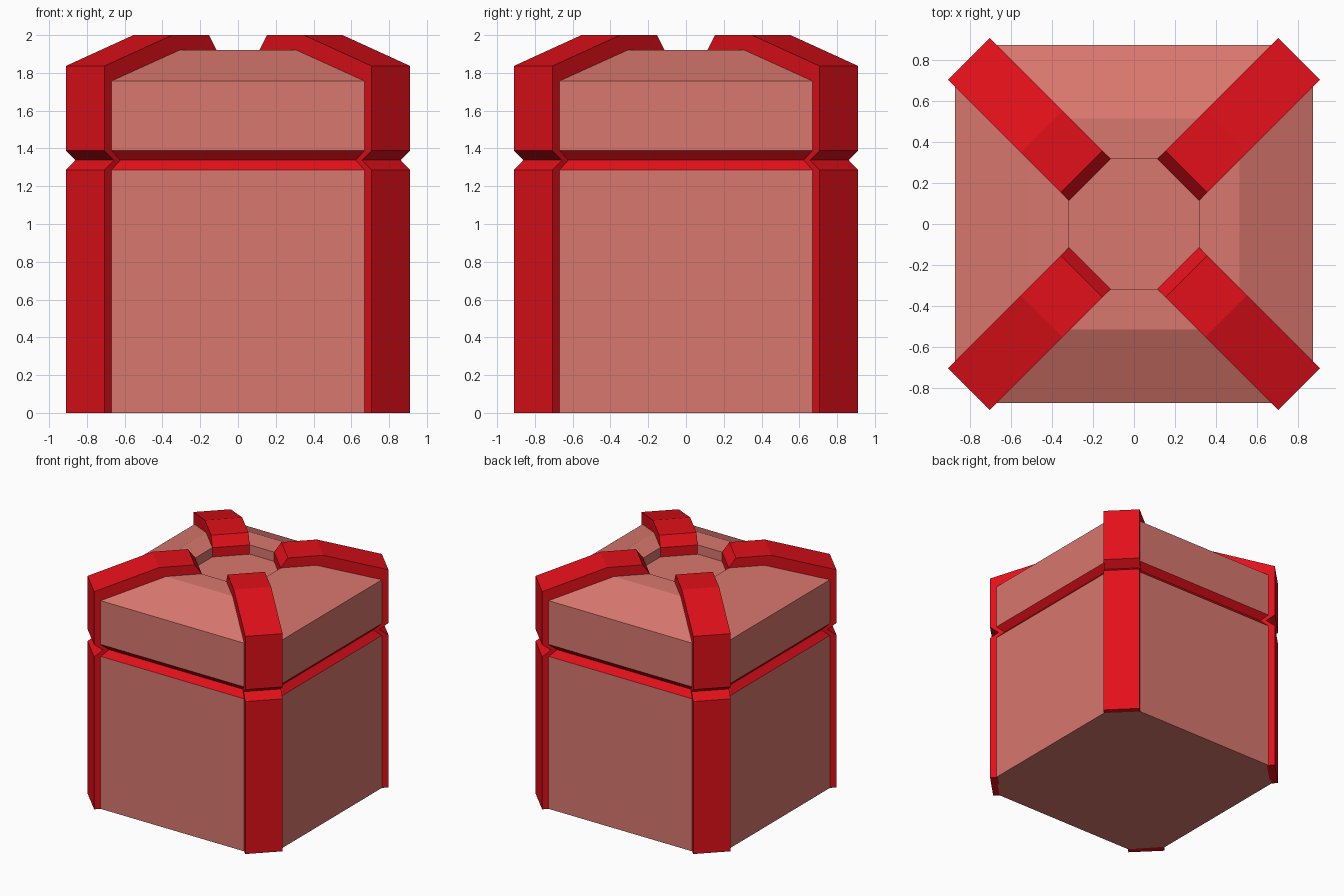
import bpy, bmesh
from math import sqrt, pi
from mathutils import Matrix

if "Cube" in bpy.data.objects:
    bpy.data.objects.remove(bpy.data.objects["Cube"])

W = 0.145            # half width of a corner rib
CUT = W * sqrt(2)    # corner cut of the body along each side


def material(name, color):
    m = bpy.data.materials.new(name)
    m.diffuse_color = color
    m.use_nodes = True
    m.node_tree.nodes["Principled BSDF"].inputs["Base Color"].default_value = m.diffuse_color
    return m


def finish(name, bm, mats):
    bmesh.ops.recalc_face_normals(bm, faces=bm.faces[:])
    me = bpy.data.meshes.new(name)
    bm.to_mesh(me)
    bm.free()
    for m in mats:
        me.materials.append(m)
    ob = bpy.data.objects.new(name, me)
    bpy.context.collection.objects.link(ob)
    return ob


salmon = material("salmon_panel", (0.69, 0.185, 0.155, 1))
red = material("red_trim", (0.76, 0.005, 0.01, 1))


def ring(bm, r, z):
    """Square of half size r with its corners cut to the rib width."""
    c = r - CUT
    pts = [(r, -c), (r, c), (c, r), (-c, r), (-r, c), (-r, -c), (-c, -r), (c, -r)]
    return [bm.verts.new((x, y, z)) for x, y in pts]


# Crate body: stacked rings with a red groove, sloped lid and top recess
levels = [(0.875, 0), (0.875, 1.287), (0.828, 1.338), (0.875, 1.388),
          (0.875, 1.757), (0.515, 1.92), (0.32, 1.92), (0.32, 1.842)]
bm = bmesh.new()
rings = [ring(bm, r, z) for r, z in levels]
bm.faces.new(rings[0])
bm.faces.new(rings[-1])
for k, (a, b) in enumerate(zip(rings, rings[1:])):
    for i in range(8):
        j = (i + 1) % 8
        f = bm.faces.new((a[i], a[j], b[j], b[i]))
        f.material_index = 1 if k in (1, 2) else 0
finish("crate_body", bm, [salmon, red])

# Corner ribs: side profile (distance along the diagonal, height)
profile = [(1.08, 0), (1.143, 0), (1.143, 1.287), (1.073, 1.338), (1.143, 1.388),
           (1.143, 1.837), (0.638, 2.0), (0.362, 2.0), (0.306, 1.92),
           (0.306, 1.842), (0.35, 1.80), (0.95, 1.70), (1.0, 0.1)]
for n, name in enumerate(("back_right", "back_left", "front_left", "front_right")):
    bm = bmesh.new()
    f = bm.faces.new([bm.verts.new((d, -W, z)) for d, z in profile])
    ext = bmesh.ops.extrude_face_region(bm, geom=[f], use_keep_orig=True)
    moved = [g for g in ext["geom"] if isinstance(g, bmesh.types.BMVert)]
    bmesh.ops.translate(bm, verts=moved, vec=(0, 2 * W, 0))
    bm.transform(Matrix.Rotation(pi / 4 + n * pi / 2, 4, 'Z'))
    finish("corner_rib_" + name, bm, [red])
